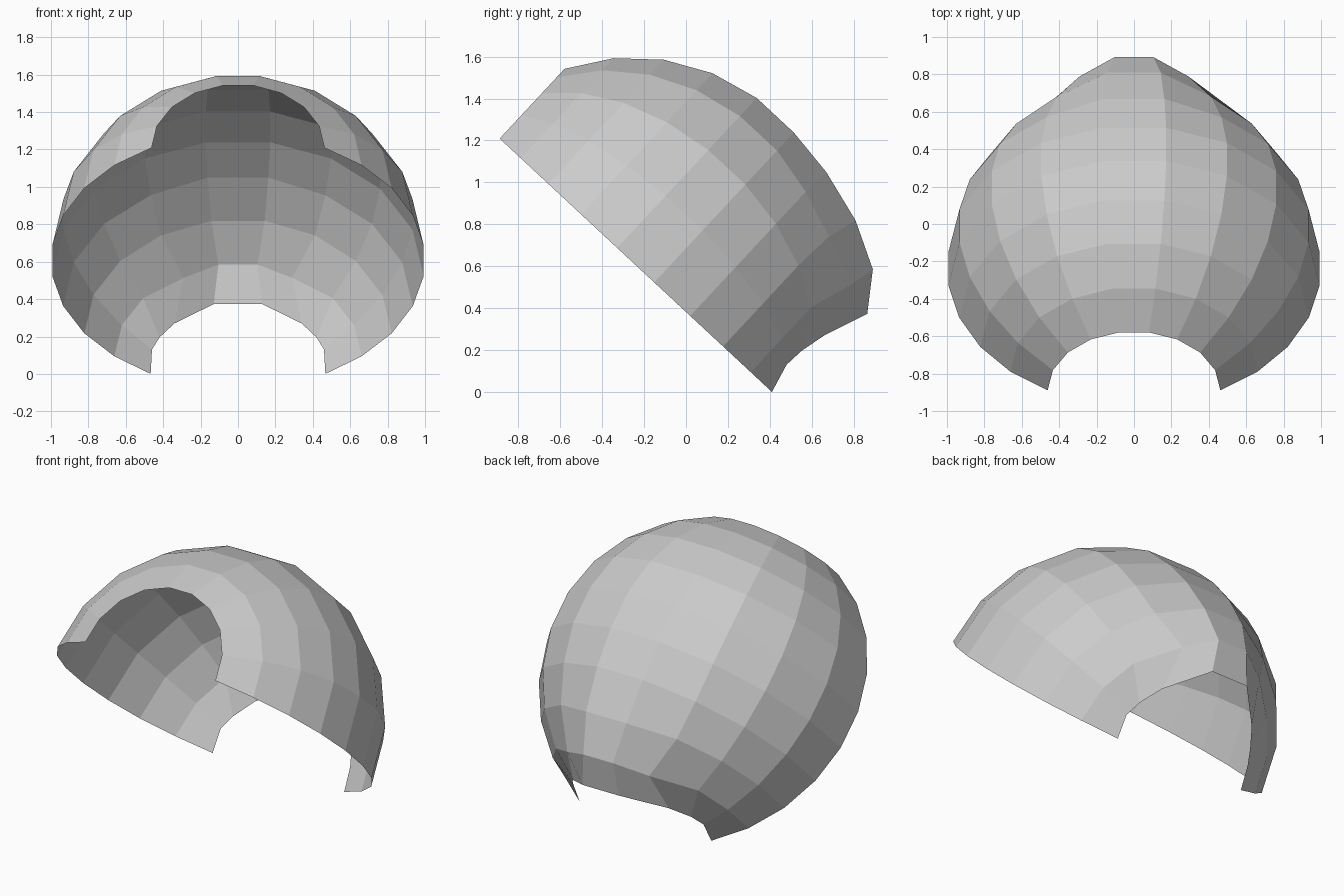
import bpy, bmesh
from math import sin, cos, radians
from mathutils import Vector

if "Cube" in bpy.data.objects:
    bpy.data.objects.remove(bpy.data.objects["Cube"])

RINGS, SEGS = 9, 9
centre = Vector((0, -0.24, 0.605))
axis = Vector((0, 0.732, -0.681))   # slopes down to the rear
up = Vector((0, 0.681, 0.732))      # crown of the half shell

# Rear bulge: (ring, column from the side) -> offset
bulge = {(6, 4): (0, .022, .013), (7, 4): (0, .081, .009), (7, 3): (0, .02, .003),
         (8, 4): (-.01, .139, .014), (8, 3): (-.04, .09, .0)}
# Uneven lip of the rear opening, side to middle
lip = [(.467, .41, 0), (.46, .48, .13), (.42, .55, .195), (.34, .66, .27), (.13, .865, .373)]


def shell_point(i, k):
    side = 1 if k <= SEGS // 2 else -1
    kk = min(k, SEGS - k)
    if i == RINGS:
        p = Vector(lip[kk])
    else:
        a = radians(27.5 + 125 * i / RINGS)
        t = radians(180 * kk / SEGS)
        p = centre - axis * cos(a) + up * (sin(a) * sin(t))
        p.x = sin(a) * cos(t)
        p += Vector(bulge.get((i, kk), (0, 0, 0)))
    p.x *= side
    return p


# Open half shell with an opening at each end
bm = bmesh.new()
grid = [[bm.verts.new(shell_point(i, k)) for k in range(SEGS + 1)] for i in range(RINGS + 1)]
for i in range(RINGS):
    for k in range(SEGS):
        bm.faces.new((grid[i][k], grid[i + 1][k], grid[i + 1][k + 1], grid[i][k + 1]))
bm.normal_update()
if sum((f.normal.dot(f.calc_center_median() - centre) for f in bm.faces)) < 0:
    bmesh.ops.reverse_faces(bm, faces=bm.faces)
mesh = bpy.data.meshes.new("half_shell")
bm.to_mesh(mesh)
bm.free()
bpy.context.collection.objects.link(bpy.data.objects.new("half_shell", mesh))
